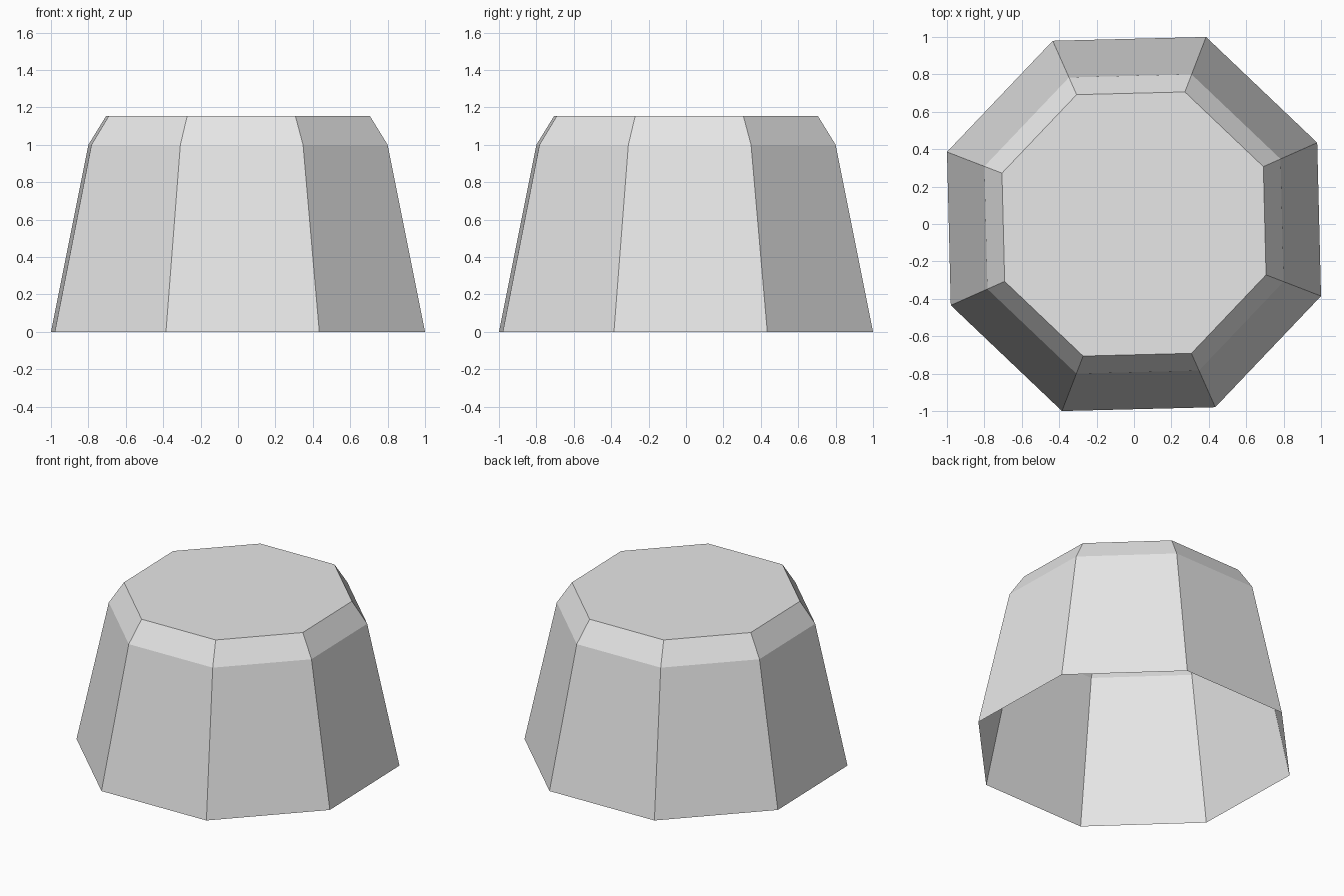
import bpy, bmesh, math

cube = bpy.data.objects.get("Cube")
if cube:
    bpy.data.objects.remove(cube, do_unlink=True)

SIDES = 8
TURN = math.radians(23.93)
RADIUS = 1.0716
# (height, scale of the base radius) from the open rim to the flat top
PROFILE = [(0, 1), (1.0, 0.8), (1.153, 0.706)]

# Plain grey material
grey = bpy.data.materials.new("light_grey")
grey.use_nodes = True
colour = (0.8, 0.8, 0.8, 1)
grey.diffuse_color = colour
grey.node_tree.nodes["Principled BSDF"].inputs["Base Color"].default_value = colour

# Tapered eight-sided shell, open underneath
bm = bmesh.new()
rings = []
for z, scale in PROFILE:
    ring = []
    for i in range(SIDES):
        a = TURN + math.tau * i / SIDES
        r = RADIUS * scale
        ring.append(bm.verts.new((r * math.cos(a), r * math.sin(a), z)))
    rings.append(ring)

# Walls and chamfer
for low, high in zip(rings, rings[1:]):
    for i in range(SIDES):
        j = (i + 1) % SIDES
        bm.faces.new((low[i], low[j], high[j], high[i]))

# Flat top
bm.faces.new(rings[-1])

mesh = bpy.data.meshes.new("tapered_cap")
bm.to_mesh(mesh)
bm.free()
mesh.materials.append(grey)
cap = bpy.data.objects.new("tapered_cap", mesh)
bpy.context.collection.objects.link(cap)
